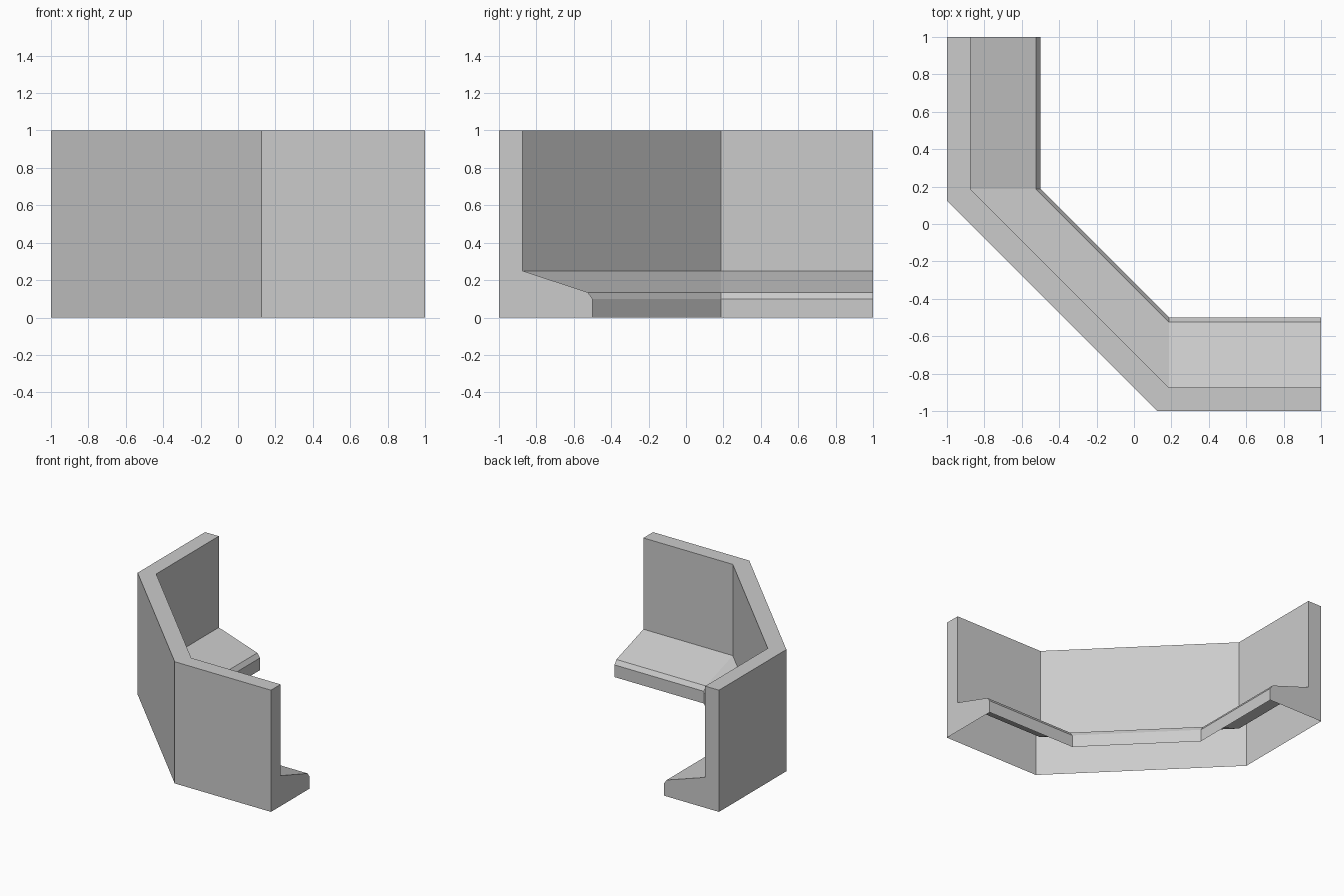
import bpy
import bmesh

cube = bpy.data.objects.get("Cube")
if cube:
    bpy.data.objects.remove(cube, do_unlink=True)

# Plain grey material
grey = bpy.data.materials.new("plain_grey")
grey.use_nodes = True
colour = (0.6, 0.6, 0.6, 1.0)
grey.diffuse_color = colour
grey.node_tree.nodes["Principled BSDF"].inputs["Base Color"].default_value = colour

# Cross-section as (distance in from the outer face, height), open underneath
profile = [(0, 0), (0, 1), (0.125, 1), (0.125, 0.25),
           (0.475, 0.135), (0.5, 0.1), (0.5, 0)]


def stations(inset, z):
    """Points of one profile corner along the bent wall."""
    bend = 0.125 if inset == 0 else 0.1875
    side = inset - 1
    return [(1, side, z), (bend, side, z), (side, bend, z), (side, 1, z)]


bm = bmesh.new()
rails = [[bm.verts.new(p) for p in stations(d, z)] for d, z in profile]

# Wall faces, ledge slope, bevel and lip along the three runs
for a, b in zip(rails, rails[1:]):
    for i in range(len(a) - 1):
        bm.faces.new((a[i], b[i], b[i + 1], a[i + 1]))

# End caps
bm.faces.new([rail[0] for rail in reversed(rails)])
bm.faces.new([rail[-1] for rail in rails])

mesh = bpy.data.meshes.new("angled_wall_with_ledge")
bm.to_mesh(mesh)
bm.free()
mesh.materials.append(grey)
wall = bpy.data.objects.new("angled_wall_with_ledge", mesh)
bpy.context.collection.objects.link(wall)
